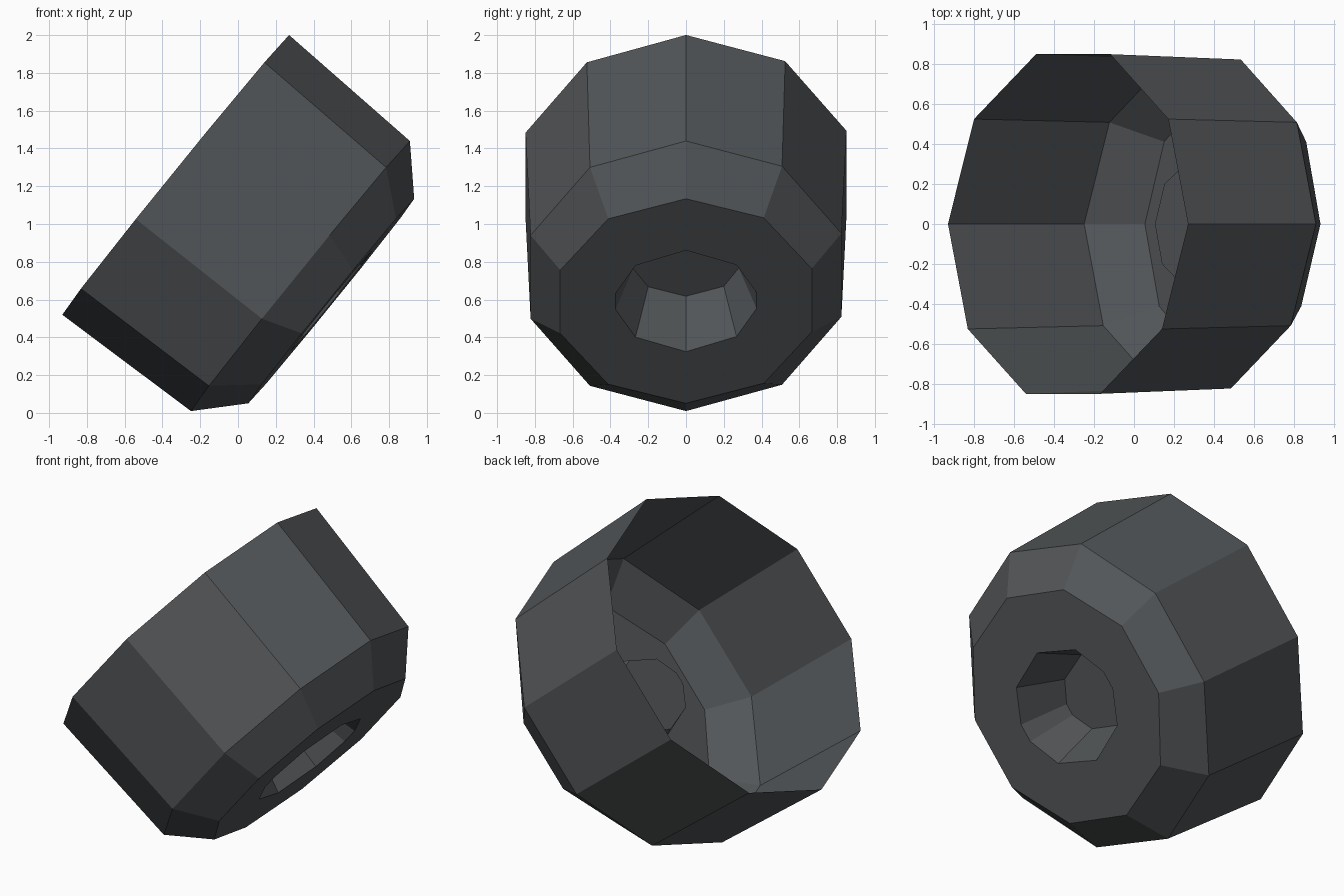
import bpy, bmesh
from math import sin, cos, radians
from mathutils import Vector

old = bpy.data.objects.get("Cube")
if old:
    bpy.data.objects.remove(old, do_unlink=True)

# One dark rubber colour
rubber = bpy.data.materials.new("dark_grey_rubber")
rubber.use_nodes = True
colour = (0.085, 0.092, 0.097, 1)
rubber.diffuse_color = colour
bsdf = rubber.node_tree.nodes["Principled BSDF"]
bsdf.inputs["Base Color"].default_value = colour
bsdf.inputs["Roughness"].default_value = 0.8

# Tilted wheel frame: axis runs from the open rim to the hub side
AXIS = Vector((0.777, 0, -0.63))
UP = Vector((0.63, 0, 0.777))
RIM = Vector((-0.33, 0, 1.26))
DECAGON = [36 * i for i in range(10)]
half = [0, 45, 81, 99, 135]
HUB = half + [a + 180 for a in half]


def ring(bm, depth, r_up, r_side, angles):
    """Add a ring of vertices at a depth along the axis."""
    verts = []
    for a in map(radians, angles):
        p = RIM + AXIS * depth + UP * (r_up * cos(a))
        y = r_side * sin(a)
        verts.append(bm.verts.new((p.x + 0.03 * y, y, p.z + 0.006 * y)))
    return verts


def bridge(bm, a, b):
    n = len(a)
    for i in range(n):
        j = (i + 1) % n
        bm.faces.new((a[i], a[j], b[j], b[i]))


# Open shell: tread, shoulder, side wall, hub recess and hub floor
bm = bmesh.new()
rings = [
    ring(bm, 0, 0.953, 0.893, DECAGON),
    ring(bm, 0.85, 0.92, 0.865, DECAGON),
    ring(bm, 1.06, 0.697, 0.70, DECAGON),
    ring(bm, 1.06, 0.345, 0.378, HUB),
    ring(bm, 0.742, 0.225, 0.283, HUB),
]
for a, b in zip(rings, rings[1:]):
    bridge(bm, a, b)
bm.faces.new(rings[-1])
bmesh.ops.recalc_face_normals(bm, faces=bm.faces)

# Point the tread faces outward
bm.normal_update()
tread = rings[0][0].link_faces[0]
centre = RIM + AXIS * 0.5
if tread.normal.dot(tread.calc_center_median() - centre) < 0:
    bmesh.ops.reverse_faces(bm, faces=bm.faces)

mesh = bpy.data.meshes.new("wheel_shell")
bm.to_mesh(mesh)
bm.free()
mesh.materials.append(rubber)
wheel = bpy.data.objects.new("wheel_shell", mesh)
bpy.context.collection.objects.link(wheel)
